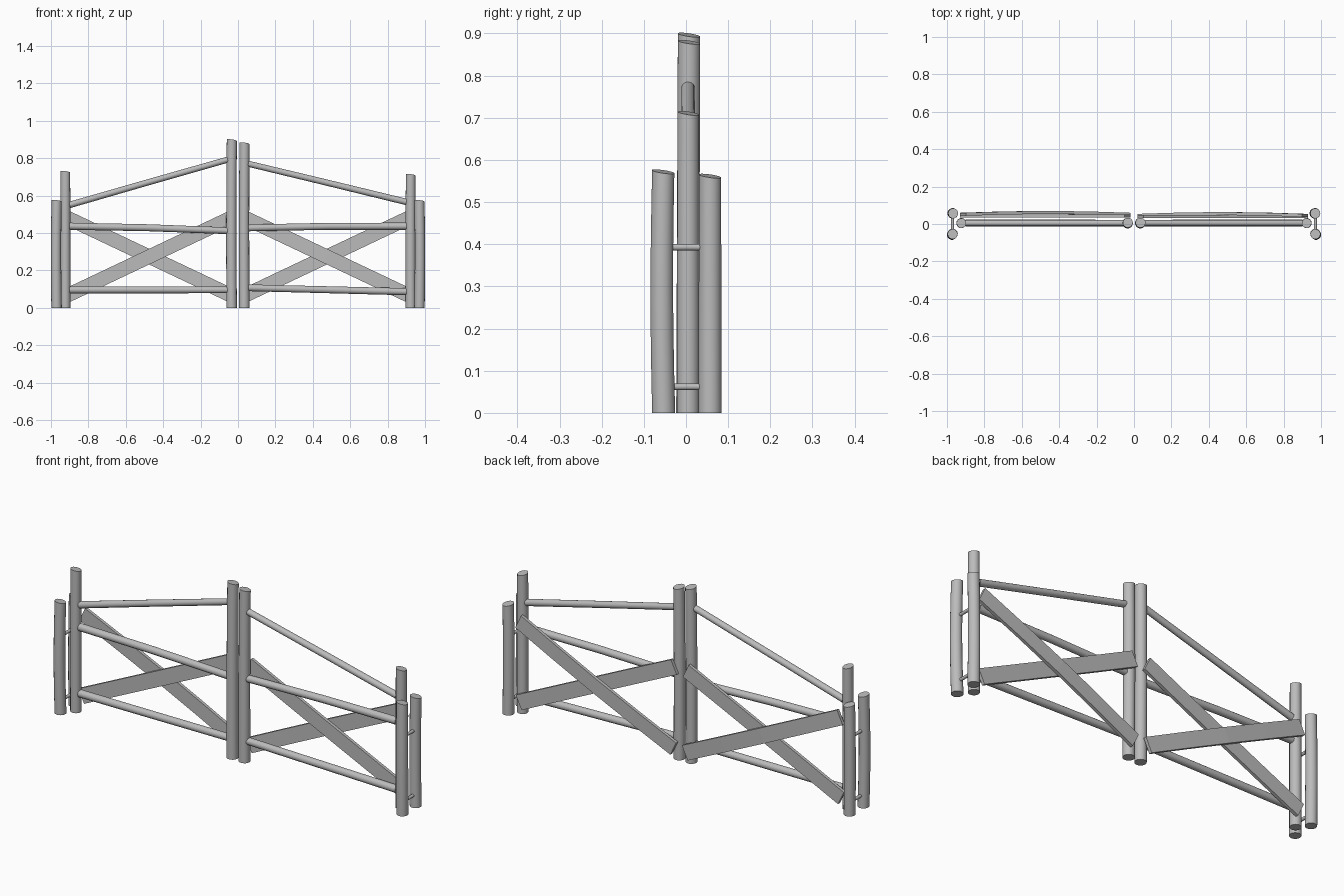
import bpy, bmesh, math
from mathutils import Vector

if "Cube" in bpy.data.objects:
    bpy.data.objects.remove(bpy.data.objects["Cube"])

wood = bpy.data.materials.new("grey_wood")
wood.diffuse_color = (0.5, 0.5, 0.5, 1)
wood.use_nodes = True
wood.node_tree.nodes["Principled BSDF"].inputs["Base Color"].default_value = wood.diffuse_color


def finish(name, bm, smooth):
    bmesh.ops.recalc_face_normals(bm, faces=bm.faces)
    mesh = bpy.data.meshes.new(name)
    bm.to_mesh(mesh)
    bm.free()
    mesh.materials.append(wood)
    ob = bpy.data.objects.new(name, mesh)
    bpy.context.collection.objects.link(ob)
    if smooth:
        bpy.ops.object.select_all(action='DESELECT')
        ob.select_set(True)
        bpy.context.view_layer.objects.active = ob
        bpy.ops.object.shade_smooth_by_angle(angle=math.radians(40))
    return ob


def log(name, path, r0, r1, sides=14):
    """Round log swept through the path points, tapering from r0 to r1."""
    pts = [Vector(p) for p in path]
    axis = (pts[-1] - pts[0]).normalized()
    u = axis.cross(Vector((0, 1, 0)) if abs(axis.y) < 0.9 else Vector((0, 0, 1))).normalized()
    v = axis.cross(u)
    bm = bmesh.new()
    rings = []
    for i, p in enumerate(pts):
        r = r0 + (r1 - r0) * i / (len(pts) - 1)
        rings.append([bm.verts.new(p + r * (math.cos(a) * u + math.sin(a) * v))
                      for a in (2 * math.pi * k / sides for k in range(sides))])
    for a, b in zip(rings, rings[1:]):
        for k in range(sides):
            j = (k + 1) % sides
            bm.faces.new((a[k], a[j], b[j], b[k]))
    bm.faces.new(rings[0])
    bm.faces.new(rings[-1])
    return finish(name, bm, True)


def post(name, x, y, height, bend=(0, 0), lean=(0, 0), r=0.028, tilt=0.004):
    """Upright log, bowed in the middle, with a slightly slanted top."""
    path = []
    for i in range(7):
        t = i / 6
        bow = math.sin(math.pi * t)
        path.append((x + bend[0] * bow + lean[0] * t,
                     y + bend[1] * bow + lean[1] * t, height * t))
    ob = log(name, path, r, r - 0.001)
    for vert in ob.data.vertices:
        if vert.co.z > height - 0.001:
            vert.co.z -= tilt * (vert.co.x - x + vert.co.y - y) / r
    return ob


def plank(name, start, end, y_end, y_mid, width=0.076, thick=0.016):
    """Flat brace between two (x, z) points, bowed backwards at the crossing."""
    a, b = Vector((start[0], 0, start[1])), Vector((end[0], 0, end[1]))
    side = (b - a).cross(Vector((0, 1, 0))).normalized() * width / 2
    bm = bmesh.new()
    rings = []
    for i in range(5):
        t = i / 4
        c = a.lerp(b, t)
        c.y = y_end + (y_mid - y_end) * math.sin(math.pi * t)
        d = Vector((0, thick / 2, 0))
        rings.append([bm.verts.new(c + o) for o in (side + d, side - d, -side - d, -side + d)])
    for p, q in zip(rings, rings[1:]):
        for k in range(4):
            j = (k + 1) % 4
            bm.faces.new((p[k], p[j], q[j], q[k]))
    bm.faces.new(rings[0])
    bm.faces.new(rings[-1])
    return finish(name, bm, False)


# side, outer post height, inner post height, rail (outer z, inner z) pairs, plank y offset
gates = [
    ("left", -1, 0.727, 0.897, [(0.096, 0.096), (0.436, 0.412), (0.550, 0.792)], 0.006),
    ("right", 1, 0.711, 0.880, [(0.086, 0.107), (0.436, 0.427), (0.566, 0.770)], 0.0),
]
for side, s, outer_h, inner_h, rails, dy in gates:
    xo, xi = 0.923 * s, 0.034 * s
    # gate leaf uprights
    post(side + "_outer_gate_post", xo, 0.005, outer_h, r=0.027)
    post(side + "_inner_gate_post", xi, 0.004, inner_h, bend=(-0.002, 0), lean=(0.001, 0.003))
    # three rails
    for label, (zo, zi) in zip(("lower", "middle", "top"), rails):
        r = 0.017 if label == "top" else 0.019
        mid = 0.004 if label == "middle" else 0
        log(f"{side}_{label}_rail",
            [(0.90 * s, 0.005, zo), (0.48 * s, 0.005, (zo + zi) / 2 + mid), (0.055 * s, 0.005, zi)],
            r, r - 0.001)
    # crossed braces behind the rails
    plank(side + "_front_brace", (0.915 * s, 0.065), (0.035 * s, 0.482), 0.041 + dy / 2, 0.039 + dy / 2)
    plank(side + "_back_brace", (0.915 * s, 0.482), (0.035 * s, 0.065), 0.046 + dy, 0.056 + dy)
    # pair of hinge posts either side of the leaf
    xh = 0.970 * s
    post(side + "_front_hinge_post", xh, -0.053, 0.572, bend=(0.003 * s, -0.004), lean=(0, -0.001))
    post(side + "_back_hinge_post", xh - 0.002 * s, 0.057, 0.562, bend=(-0.003, 0), lean=(0.001, 0))
    # pegs joining the hinge posts
    for label, z in (("lower", 0.062), ("upper", 0.393)):
        log(f"{side}_{label}_peg", [(xh, -0.05, z), (xh, 0.055, z)], 0.008, 0.008, 10)
